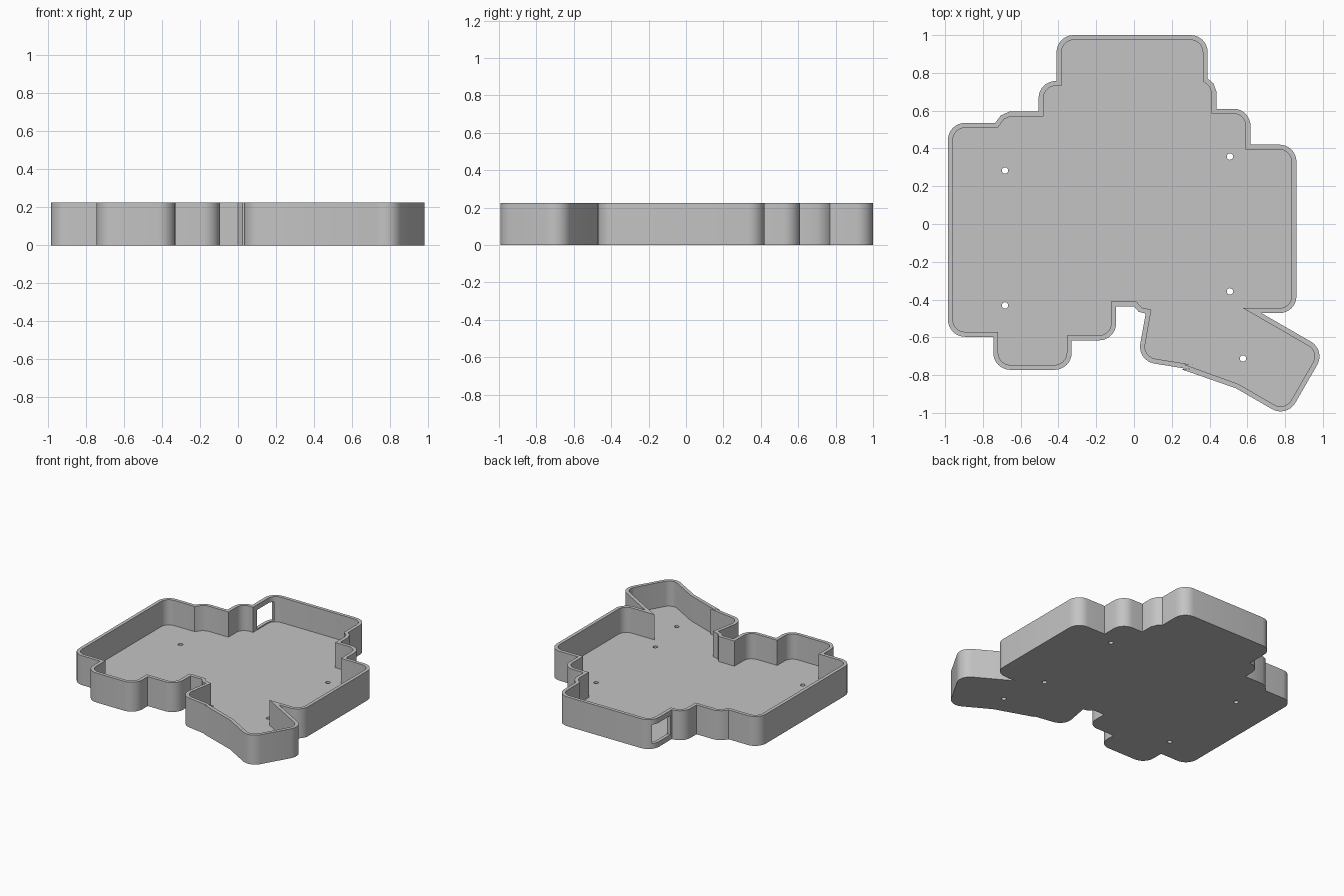
import bpy, bmesh, math
from mathutils import Vector

cube = bpy.data.objects.get("Cube")
if cube:
    bpy.data.objects.remove(cube, do_unlink=True)

HEIGHT, FLOOR, WALL, R = 0.224, 0.032, 0.026, 0.09

# Outer outline, counter-clockwise: x, y, corner radius
OUTLINE = [
    (-.41, 1, R), (-.41, .757, 0), (-.505, .757, R), (-.505, .595, 0),
    (-.66, .595, 0), (-.705, .575, 0), (-.735, .535, 0),
    (-.985, .535, R), (-.985, -.597, R), (-.745, -.597, 0),
    (-.745, -.772, R), (-.33, -.772, R), (-.33, -.616, 0),
    (-.095, -.616, R), (-.095, -.436, 0),
    (0, -.436, 0), (.025, -.465, 0), (.062, -.474, 0),
    (.017, -.724, R), (.33, -.775, .2), (.54, -.87, 0), (.809, -1.025, R),
    (1.015, -.668, R), (.675, -.472, 0),
    (.86, -.472, R), (.86, .42, R), (.617, .42, 0), (.617, .61, R),
    (.437, .61, 0), (.437, .70, 0), (.42, .745, 0), (.39, .77, 0), (.39, 1, R),
]


def inset(points, d):
    """Move each edge inward by d and shrink the corner radii to match."""
    result = []
    for i, (x, y, r) in enumerate(points):
        p = Vector((x, y))
        a = (p - Vector(points[i - 1][:2])).normalized()
        b = (Vector(points[(i + 1) % len(points)][:2]) - p).normalized()
        na, nb = Vector((-a.y, a.x)), Vector((-b.y, b.x))
        q = p + (na + nb) * d / (1 + na.dot(nb))
        result.append((q.x, q.y, max(r - d, 0)))
    return result


def rounded(points, steps=8):
    """Replace each corner that has a radius by an arc."""
    path = []
    for i, (x, y, r) in enumerate(points):
        p = Vector((x, y))
        if r == 0:
            path.append(p)
            continue
        u = (Vector(points[i - 1][:2]) - p).normalized()
        v = (Vector(points[(i + 1) % len(points)][:2]) - p).normalized()
        half = u.angle(v) / 2
        centre = p + (u + v).normalized() * r / math.sin(half)
        start = p + u * r / math.tan(half) - centre
        sweep = math.pi - 2 * half
        for k in range(steps + 1):
            t = sweep * k / steps
            c, s = math.cos(t), math.sin(t)
            path.append(centre + Vector((start.x * c - start.y * s,
                                         start.x * s + start.y * c)))
    return path


def prism(name, path, z0, z1):
    """Extrude a flat outline from z0 to z1."""
    bm = bmesh.new()
    face = bm.faces.new([bm.verts.new((p.x, p.y, z0)) for p in path])
    new = bmesh.ops.extrude_face_region(bm, geom=[face])["geom"]
    bmesh.ops.translate(bm, vec=(0, 0, z1 - z0),
                        verts=[g for g in new if isinstance(g, bmesh.types.BMVert)])
    bmesh.ops.recalc_face_normals(bm, faces=bm.faces)
    mesh = bpy.data.meshes.new(name)
    bm.to_mesh(mesh)
    bm.free()
    obj = bpy.data.objects.new(name, mesh)
    bpy.context.collection.objects.link(obj)
    return obj


def cut(target, cutter):
    """Subtract the cutter and remove it."""
    mod = target.modifiers.new("cut", "BOOLEAN")
    mod.operation, mod.solver, mod.object = "DIFFERENCE", "EXACT", cutter
    bpy.context.view_layer.objects.active = target
    bpy.ops.object.modifier_apply(modifier=mod.name)
    bpy.data.objects.remove(cutter, do_unlink=True)


# Open tray: solid outline with a hollow
tray = prism("case_tray", rounded(OUTLINE), 0, HEIGHT)
cut(tray, prism("hollow", rounded(inset(OUTLINE, WALL)), FLOOR, HEIGHT + .1))

# Screw holes through the floor
for x, y in [(-.683, .283), (-.683, -.431), (.508, .357), (.508, -.357), (.577, -.712)]:
    ring = [Vector((x + .017 * math.cos(a * math.tau / 24),
                    y + .017 * math.sin(a * math.tau / 24))) for a in range(24)]
    cut(tray, prism("screw_hole", ring, -.1, FLOOR + .05))

# Cable port in the side of the back block
port = [Vector(p) for p in [(-.47, .775), (-.365, .775), (-.365, .965), (-.47, .965)]]
cut(tray, prism("cable_port", port, .04, .185))

# Plain grey plastic
grey = bpy.data.materials.new("grey_plastic")
grey.use_nodes = True
colour = (.55, .55, .55, 1)
grey.diffuse_color = colour
grey.node_tree.nodes["Principled BSDF"].inputs["Base Color"].default_value = colour
tray.data.materials.clear()
tray.data.materials.append(grey)

bpy.ops.object.select_all(action="DESELECT")
tray.select_set(True)
bpy.context.view_layer.objects.active = tray
bpy.ops.object.shade_smooth_by_angle(angle=math.radians(30))
